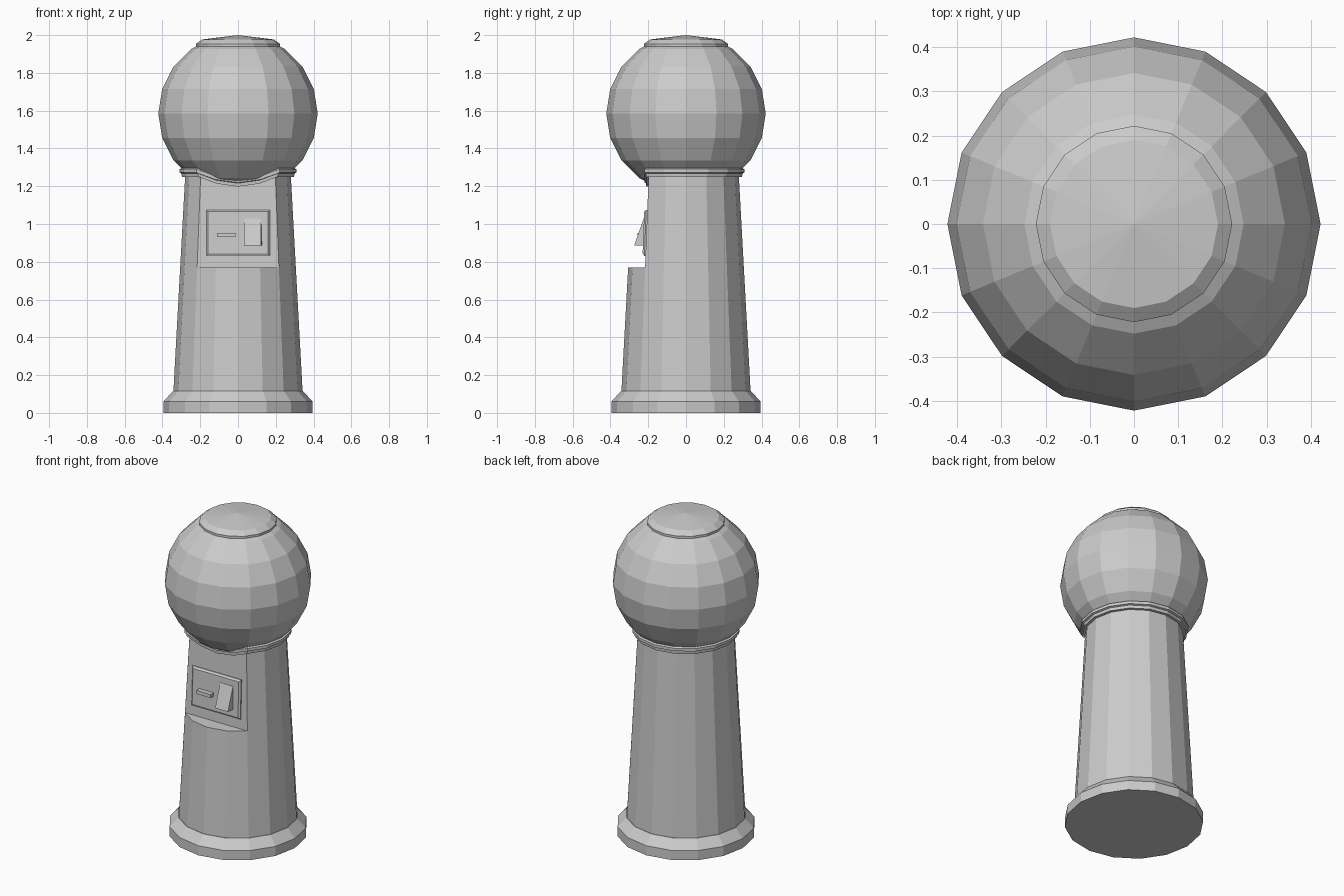
import bpy, bmesh
from math import sin, cos, pi, radians

if "Cube" in bpy.data.objects:
    bpy.data.objects.remove(bpy.data.objects["Cube"])

SIDES = 16


def finish(name, bm):
    bmesh.ops.recalc_face_normals(bm, faces=bm.faces)
    me = bpy.data.meshes.new(name)
    bm.to_mesh(me)
    bm.free()
    ob = bpy.data.objects.new(name, me)
    bpy.context.collection.objects.link(ob)
    return ob


def ring_points(r, z, flat=False, dip=0.0):
    """16-sided ring; flat pushes the front back to a chord, dip sags it."""
    pts = []
    for i in range(SIDES):
        a = 2 * pi * i / SIDES
        x, y, h = r * cos(a), r * sin(a), z
        chord = -r * cos(pi / 4)
        if flat and y < chord - 1e-4:
            y = chord
            h -= dip * (1.0 if abs(x) < 1e-4 else 0.7)
        pts.append((x, y, h))
    return pts


def stack(name, rings, tip=None):
    """Skin a list of rings, closing the bottom and the top."""
    bm = bmesh.new()
    loops = [[bm.verts.new(p) for p in ring] for ring in rings]
    for lo, hi in zip(loops, loops[1:]):
        for i in range(SIDES):
            j = (i + 1) % SIDES
            bm.faces.new((lo[i], lo[j], hi[j], hi[i]))
    bm.faces.new(loops[0][::-1])
    if tip is None:
        bm.faces.new(loops[-1])
    else:
        t = bm.verts.new((0, 0, tip))
        for i in range(SIDES):
            bm.faces.new((loops[-1][i], loops[-1][(i + 1) % SIDES], t))
    bmesh.ops.remove_doubles(bm, verts=bm.verts, dist=1e-5)
    return finish(name, bm)


def body_r(z):
    return 0.342 - 0.062 * (z - 0.115) / 1.135


def panel_y(z):
    return -body_r(z) * cos(pi / 4)


def panel_block(name, layers):
    """Block on the sloped panel; layers are (x0, x1, z0, z1, depth low, depth high)."""
    bm = bmesh.new()
    loops = []
    for x0, x1, z0, z1, d0, d1 in layers:
        loops.append([bm.verts.new((x, panel_y(z) - d, z)) for x, z, d in
                      ((x0, z0, d0), (x1, z0, d0), (x1, z1, d1), (x0, z1, d1))])
    for lo, hi in zip(loops, loops[1:]):
        for i in range(4):
            j = (i + 1) % 4
            bm.faces.new((lo[i], lo[j], hi[j], hi[i]))
    bm.faces.new(loops[0])
    bm.faces.new(loops[-1])
    return finish(name, bm)


# Foot
stack("base", [ring_points(r, z) for r, z in
               ((0.395, 0), (0.395, 0.06), (0.345, 0.115))])

# Tapered pedestal with the front cut back above a ledge
stack("pedestal", [ring_points(body_r(z), z, flat) for z, flat in
                   ((0.115, False), (0.77, False), (0.77, True), (1.27, True))])

# Collar that sags across the flat front
stack("collar", [ring_points(r, z, True, 0.052) for r, z in
                 ((0.265, 1.25), (0.297, 1.25), (0.299, 1.268),
                  (0.31, 1.272), (0.31, 1.29), (0.285, 1.304))])

# Globe, open end hidden under the lid
globe = [ring_points(0.422 * cos(radians(a)), 1.585 + 0.422 * sin(radians(a)))
         for a in (-72, -54, -36, -18, 0, 18, 36, 54)]
globe.append(ring_points(0.205, 1.948))
stack("globe", globe, None)

# Lid
stack("lid", [ring_points(r, z) for r, z in
              ((0.222, 1.94), (0.222, 1.954), (0.19, 1.977))], 2.0)

# Coin plate, coin slot and flap
panel_block("coin_plate", [(-0.168, 0.17, 0.83, 1.075, -0.01, -0.01),
                           (-0.168, 0.17, 0.83, 1.075, 0.006, 0.006),
                           (-0.158, 0.16, 0.845, 1.065, 0.016, 0.016)])
panel_block("coin_slot", [(-0.11, -0.012, 0.931, 0.953, 0, 0),
                          (-0.11, -0.012, 0.931, 0.953, 0.046, 0.046)])
panel_block("flap", [(0.033, 0.128, 0.885, 1.03, 0, 0),
                     (0.033, 0.122, 0.887, 1.028, 0.062, 0.018)])
